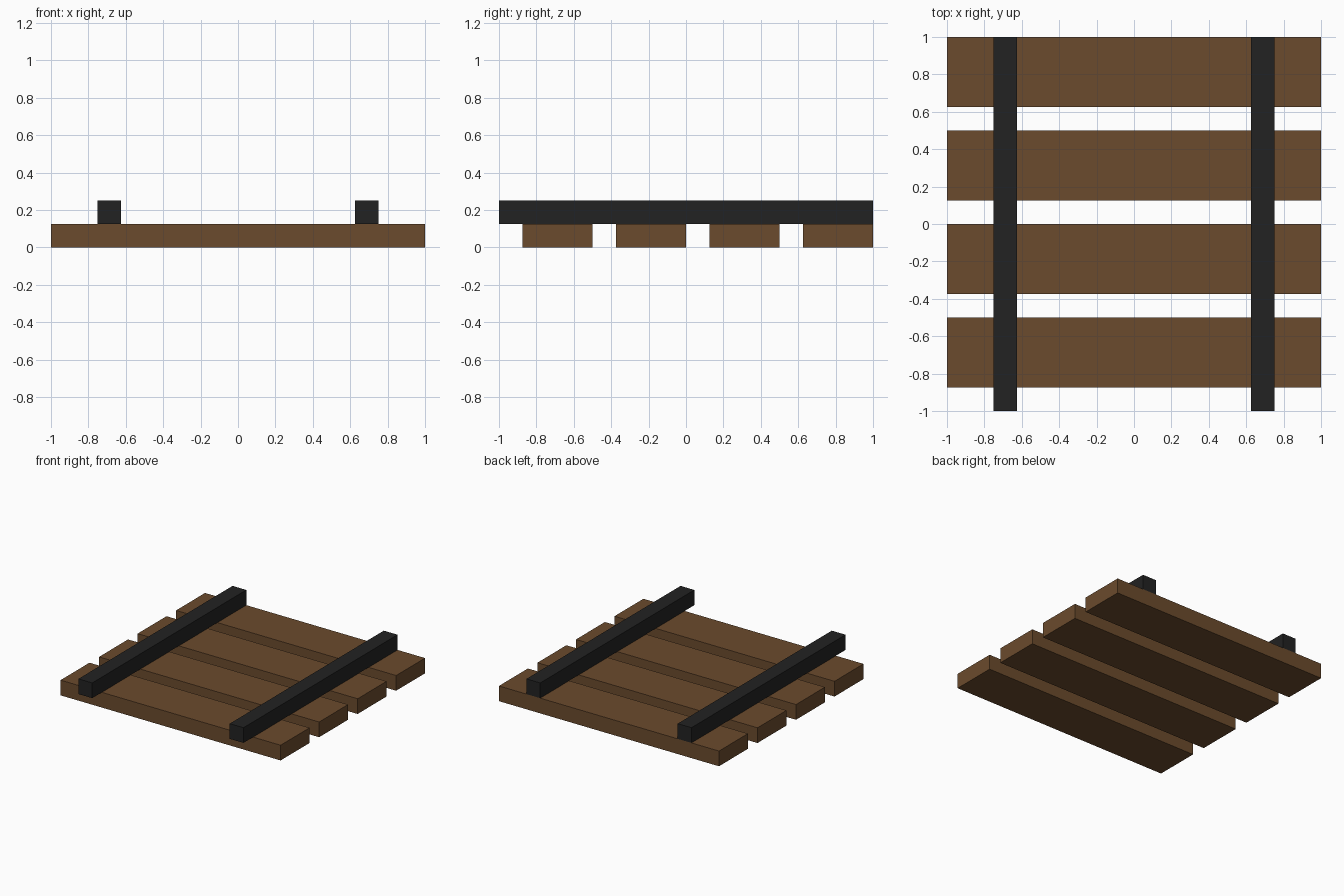
import bpy
import bmesh
from mathutils import Matrix

if "Cube" in bpy.data.objects:
    bpy.data.objects.remove(bpy.data.objects["Cube"])


def make_material(name, rgb):
    mat = bpy.data.materials.new(name)
    mat.diffuse_color = (*rgb, 1.0)
    mat.use_nodes = True
    mat.node_tree.nodes["Principled BSDF"].inputs["Base Color"].default_value = mat.diffuse_color
    return mat


def make_box(name, low, high, mat):
    size = [h - l for l, h in zip(low, high)]
    centre = [(h + l) / 2 for l, h in zip(low, high)]
    bm = bmesh.new()
    bmesh.ops.create_cube(bm, size=1.0, matrix=Matrix.Diagonal((*size, 1.0)))
    mesh = bpy.data.meshes.new(name)
    bm.to_mesh(mesh)
    bm.free()
    mesh.materials.append(mat)
    obj = bpy.data.objects.new(name, mesh)
    obj.location = centre
    bpy.context.collection.objects.link(obj)
    return obj


wood = make_material("brown wood", (0.147, 0.070, 0.026))
metal = make_material("black metal", (0.016, 0.016, 0.016))

# Four sleepers, evenly spaced from front to back
for i in range(4):
    y = -0.875 + 0.5 * i
    make_box(f"sleeper_{i + 1}", (-1, y, 0), (1, y + 0.375, 0.125), wood)

# Two rails lying across the sleepers
for side, x in (("left", -0.6875), ("right", 0.6875)):
    make_box(f"{side}_rail", (x - 0.0625, -1, 0.125), (x + 0.0625, 1, 0.25), metal)
